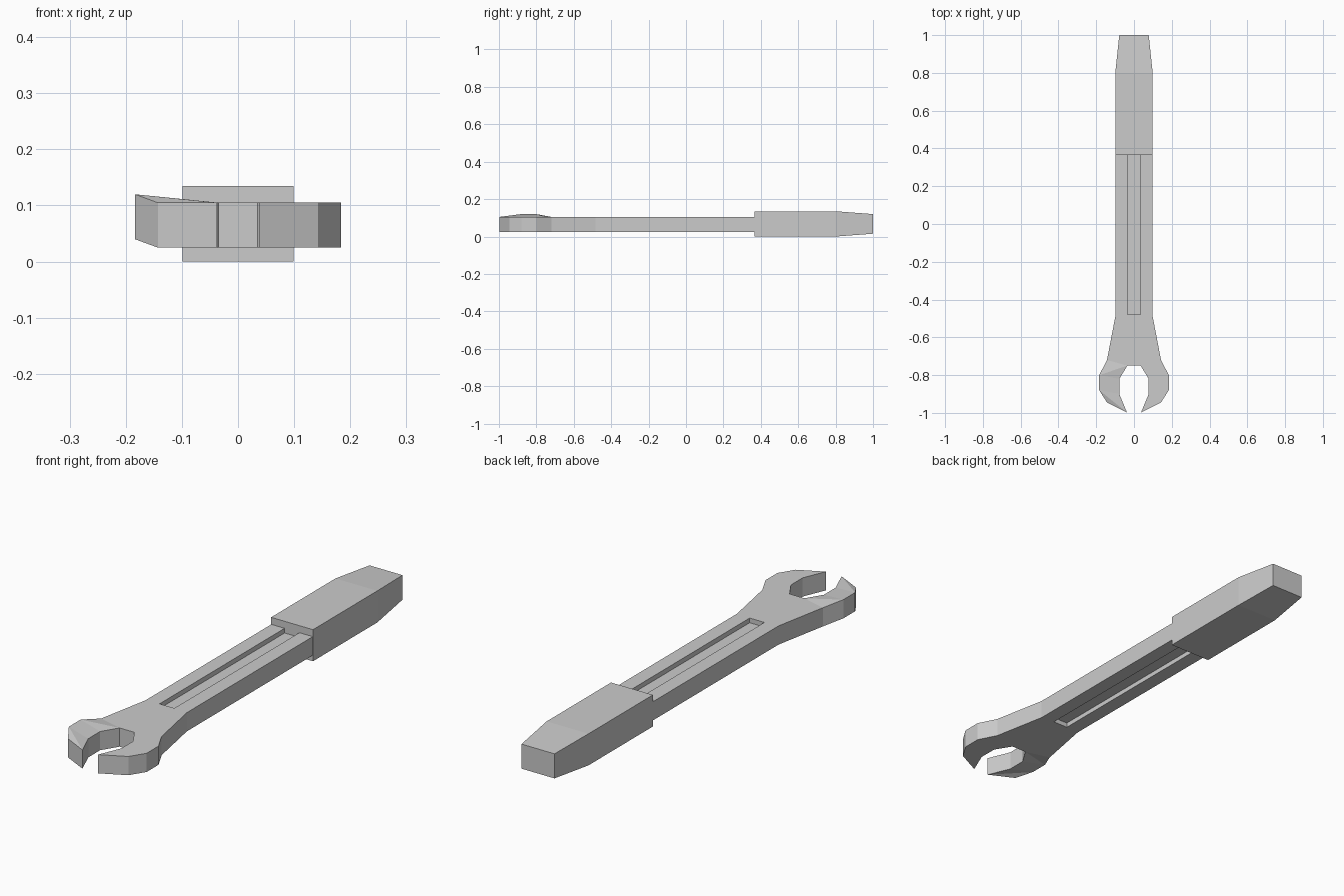
import bpy, bmesh

if "Cube" in bpy.data.objects:
    bpy.data.objects.remove(bpy.data.objects["Cube"])

MID, HALF, FLOOR = 0.065, 0.04, 0.02   # mid-height, half thickness, slot floor half thickness

def finish(name, polys):
    bm = bmesh.new()
    for poly in polys:
        bm.faces.new([bm.verts.new(p) for p in poly])
    bmesh.ops.remove_doubles(bm, verts=bm.verts, dist=1e-4)
    bmesh.ops.recalc_face_normals(bm, faces=bm.faces)
    me = bpy.data.meshes.new(name)
    bm.to_mesh(me)
    bm.free()
    ob = bpy.data.objects.new(name, me)
    bpy.context.collection.objects.link(ob)
    return ob

# Half outline of shank and open jaw: outer edge, and inner edge (slot, throat, tip)
outer = [(0.098, 0.37), (0.098, -0.485), (0.143, -0.72), (0.184, -0.80),
         (0.184, -0.88), (0.143, -0.945)]
inner = [(0.035, 0.37), (0.035, -0.48), (0.035, -0.75), (0.078, -0.82),
         (0.078, -0.90)]
tip = (0.037, -0.998)

def pt(p, side, h):
    # the left jaw's outermost corners sit slightly higher
    lift = 0.015 if side < 0 and p[0] > 0.18 else 0
    return (side * p[0], p[1], MID + h + lift)

polys = []
rim = outer + [tip] + inner[:1:-1]
for s in (1, -1):
    for h in (HALF, -HALF):
        f = lambda *ps: polys.append([pt(p, s, h) for p in ps])
        # shank rail, neck and jaw faces
        for i in (0, 1):
            f(outer[i], outer[i + 1], inner[i + 1], inner[i])
        f(outer[2], outer[3], inner[2])
        f(outer[3], inner[3], inner[2])
        f(outer[3], outer[4], inner[4], inner[3])
        f(outer[4], outer[5], tip)
        f(outer[4], tip, inner[4])
    # perimeter walls
    for a, b in zip(rim, rim[1:]):
        polys.append([pt(a, s, HALF), pt(b, s, HALF), pt(b, s, -HALF), pt(a, s, -HALF)])
    # slot side walls, above and below
    for g in (1, -1):
        a, b = inner[:2]
        polys.append([pt(a, s, g * HALF), pt(b, s, g * HALF), pt(b, s, g * FLOOR), pt(a, s, g * FLOOR)])

def bridge(a, ha, b, hb):
    polys.append([pt(a, 1, ha), pt(b, 1, hb), pt(b, -1, hb), pt(a, -1, ha)])

# Middle strip: slot floors, slot ends, neck, throat wall
for g in (1, -1):
    bridge(inner[0], g * FLOOR, inner[1], g * FLOOR)
    bridge(inner[1], g * FLOOR, inner[1], g * HALF)
    bridge(inner[1], g * HALF, inner[2], g * HALF)
bridge(inner[2], HALF, inner[2], -HALF)
finish("wrench_body", polys)

# Grip: box lofted through three sections, tapering at the end
sections = [(0.365, 0.099, 0.0, 0.135), (0.80, 0.099, 0.0, 0.135), (1.0, 0.078, 0.015, 0.12)]
rings = [[(-w, y, lo), (w, y, lo), (w, y, hi), (-w, y, hi)] for y, w, lo, hi in sections]
grip = [rings[0], rings[-1]]
for a, b in zip(rings, rings[1:]):
    for i in range(4):
        j = (i + 1) % 4
        grip.append([a[i], a[j], b[j], b[i]])
finish("grip", grip)
